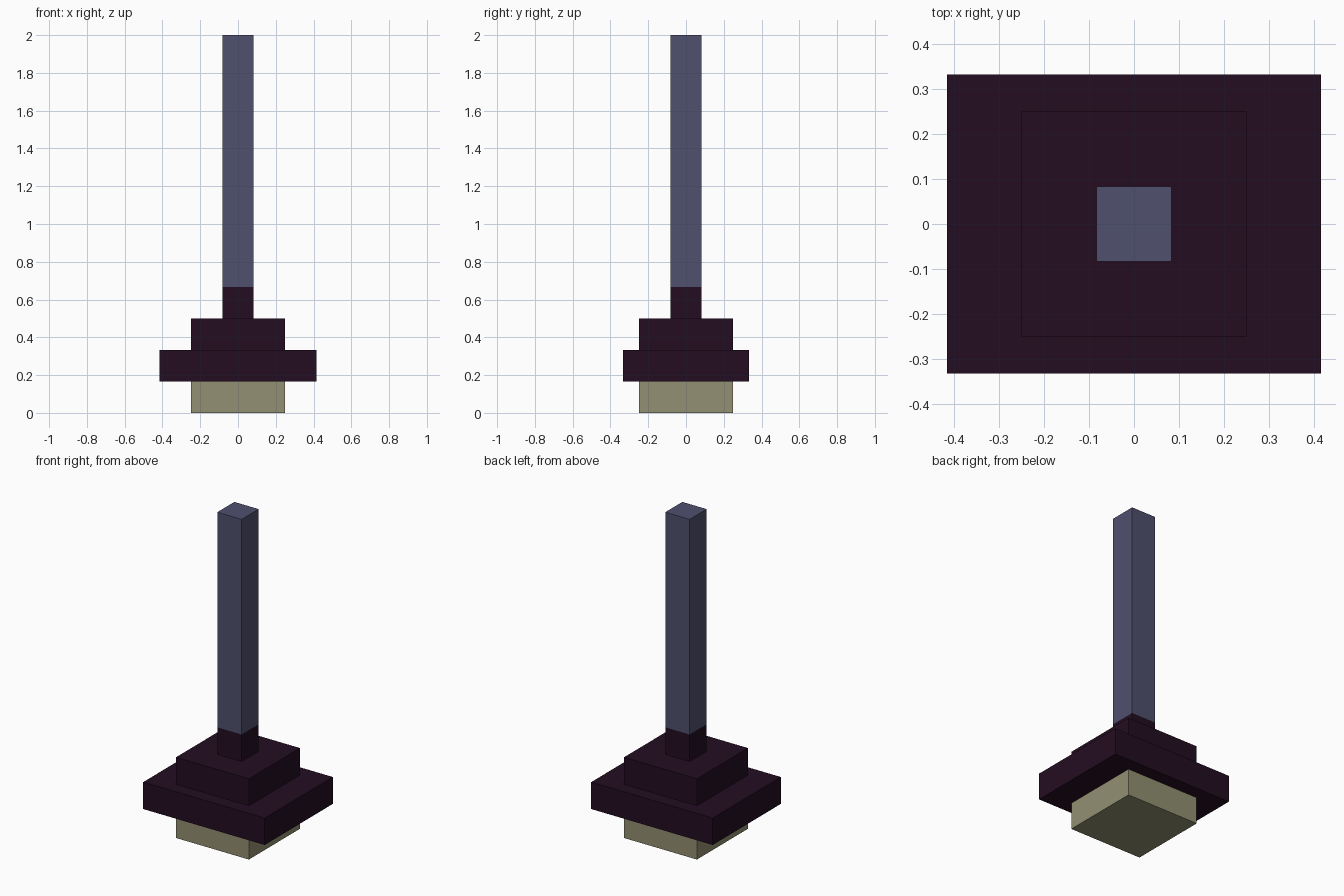
import bpy

if "Cube" in bpy.data.objects:
    bpy.data.objects.remove(bpy.data.objects["Cube"])

U = 1 / 12  # the model sits on a 24-step height grid


def material(name, rgb):
    m = bpy.data.materials.new(name)
    m.diffuse_color = (*rgb, 1.0)
    m.use_nodes = True
    m.node_tree.nodes["Principled BSDF"].inputs["Base Color"].default_value = m.diffuse_color
    return m


bristle_mat = material("straw_beige", (0.287, 0.279, 0.168))
dark_mat = material("dark_plum", (0.0176, 0.004, 0.0159))
handle_mat = material("slate_blue", (0.080, 0.080, 0.156))


def box(name, width, depth, bottom, top, mat):
    bpy.ops.mesh.primitive_cube_add(size=1, location=(0, 0, (bottom + top) / 2 * U))
    ob = bpy.context.object
    ob.name = name
    ob.scale = (width * U, depth * U, (top - bottom) * U)
    bpy.ops.object.transform_apply(location=False, rotation=False, scale=True)
    ob.data.materials.append(mat)


# Stacked blocks from the floor upward
box("base_block", 6, 6, 0, 2, bristle_mat)
box("wide_plate", 10, 8, 2, 4, dark_mat)
box("upper_plate", 6, 6, 4, 6, dark_mat)
box("collar", 2, 2, 6, 8, dark_mat)
box("shaft", 2, 2, 8, 24, handle_mat)
